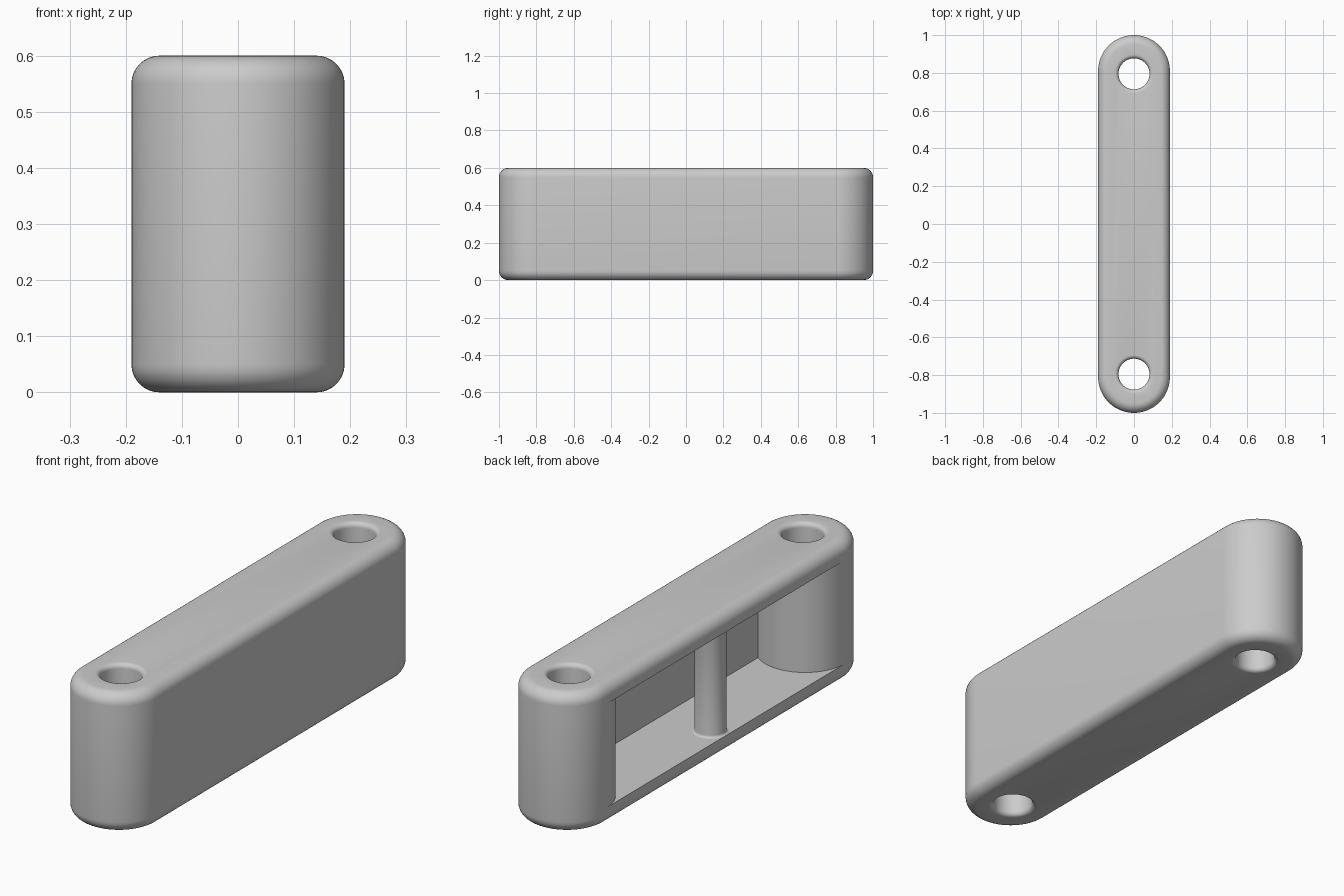
import bpy, bmesh
from math import sin, cos, pi, radians

if "Cube" in bpy.data.objects:
    bpy.data.objects.remove(bpy.data.objects["Cube"], do_unlink=True)

HEIGHT, RADIUS, END_Y, FILLET = 0.6, 0.19, 0.81, 0.05
HOLE_R, HOLE_Y, HOLE_FILLET = 0.082, 0.795, 0.02
WALL, BACK_X = 0.077, 0.12

grey = bpy.data.materials.new("plain_grey")
grey.use_nodes = True
COLOUR = (0.6, 0.6, 0.6, 1)
grey.diffuse_color = COLOUR
grey.node_tree.nodes["Principled BSDF"].inputs["Base Color"].default_value = COLOUR


def loft(name, rings):
    """Skin matching closed rings of points, capped at both ends."""
    bm = bmesh.new()
    loops = [[bm.verts.new(p) for p in ring] for ring in rings]
    n = len(loops[0])
    for a, b in zip(loops, loops[1:]):
        for i in range(n):
            j = (i + 1) % n
            bm.faces.new((a[i], a[j], b[j], b[i]))
    bm.faces.new(loops[0][::-1])
    bm.faces.new(loops[-1])
    bmesh.ops.recalc_face_normals(bm, faces=bm.faces)
    mesh = bpy.data.meshes.new(name)
    bm.to_mesh(mesh)
    bm.free()
    mesh.materials.append(grey)
    obj = bpy.data.objects.new(name, mesh)
    bpy.context.collection.objects.link(obj)
    return obj


def lathe(name, x, y, profile, n=64):
    return loft(name, [[(x + r * cos(2 * pi * i / n), y + r * sin(2 * pi * i / n), z)
                        for i in range(n)] for r, z in profile])


def stadium(r, z, n=40):
    right = [(r * cos(pi * i / n), END_Y + r * sin(pi * i / n), z) for i in range(n + 1)]
    return right + [(-x, -y, z) for x, y, z in right]


def activate(obj):
    bpy.ops.object.select_all(action='DESELECT')
    obj.select_set(True)
    bpy.context.view_layer.objects.active = obj


def cut(obj, cutter):
    cutter.hide_render = True
    mod = obj.modifiers.new("cut", 'BOOLEAN')
    mod.operation, mod.solver, mod.object = 'DIFFERENCE', 'EXACT', cutter
    activate(obj)
    bpy.ops.object.modifier_apply(modifier=mod.name)
    bpy.data.objects.remove(cutter, do_unlink=True)


# Rounded-end block with filleted top and bottom rims
STEPS = 8
arc = [(1 - cos(pi / 2 * i / STEPS), 1 - sin(pi / 2 * i / STEPS)) for i in range(STEPS + 1)]
lower = [(RADIUS - FILLET * h, FILLET * d) for d, h in arc[::-1]]
lower = [(RADIUS - FILLET * (1 - sin(pi / 2 * i / STEPS)),
          FILLET * (1 - cos(pi / 2 * i / STEPS))) for i in range(STEPS + 1)]
section = lower + [(r, HEIGHT - z) for r, z in lower[::-1]]
body = loft("body", [stadium(r, z) for r, z in section])

# Side recess, bounded by the round end pillars
start, stop = radians(183), radians(360) - pi / 2 + 0.683
side = []
for i in range(33):
    a = start + (stop - start) * i / 32
    side.append((RADIUS * cos(a), END_Y + RADIUS * sin(a)))
side = [(-0.3, side[0][1])] + side
outline = side + [(x, -y) for x, y in side[::-1]]
cut(body, loft("recess_cutter", [[(x, y, z) for x, y in outline]
                                 for z in (WALL, HEIGHT - WALL)]))

# Through holes with rounded mouths
mouth = [(HOLE_R + HOLE_FILLET * (1 - sin(pi / 2 * i / 6)),
          HOLE_FILLET * (1 - cos(pi / 2 * i / 6))) for i in range(7)]
mouth = [(HOLE_R + HOLE_FILLET, -0.05)] + mouth
hole = mouth + [(r, HEIGHT - z) for r, z in mouth[::-1]]
for y in (-HOLE_Y, HOLE_Y):
    cut(body, lathe("hole_cutter", 0, y, hole))

# Centre post with flared ends
flare = [(0.0625 + 0.01 * (1 - sin(pi / 2 * i / 4)),
          WALL + 0.01 * (1 - cos(pi / 2 * i / 4))) for i in range(5)]
flare = [(0.0725, WALL - 0.01)] + flare
post = lathe("centre_post", -0.117, 0, flare + [(r, HEIGHT - z) for r, z in flare[::-1]], 48)

for obj in (body, post):
    activate(obj)
    bpy.ops.object.shade_smooth_by_angle(angle=radians(35))
